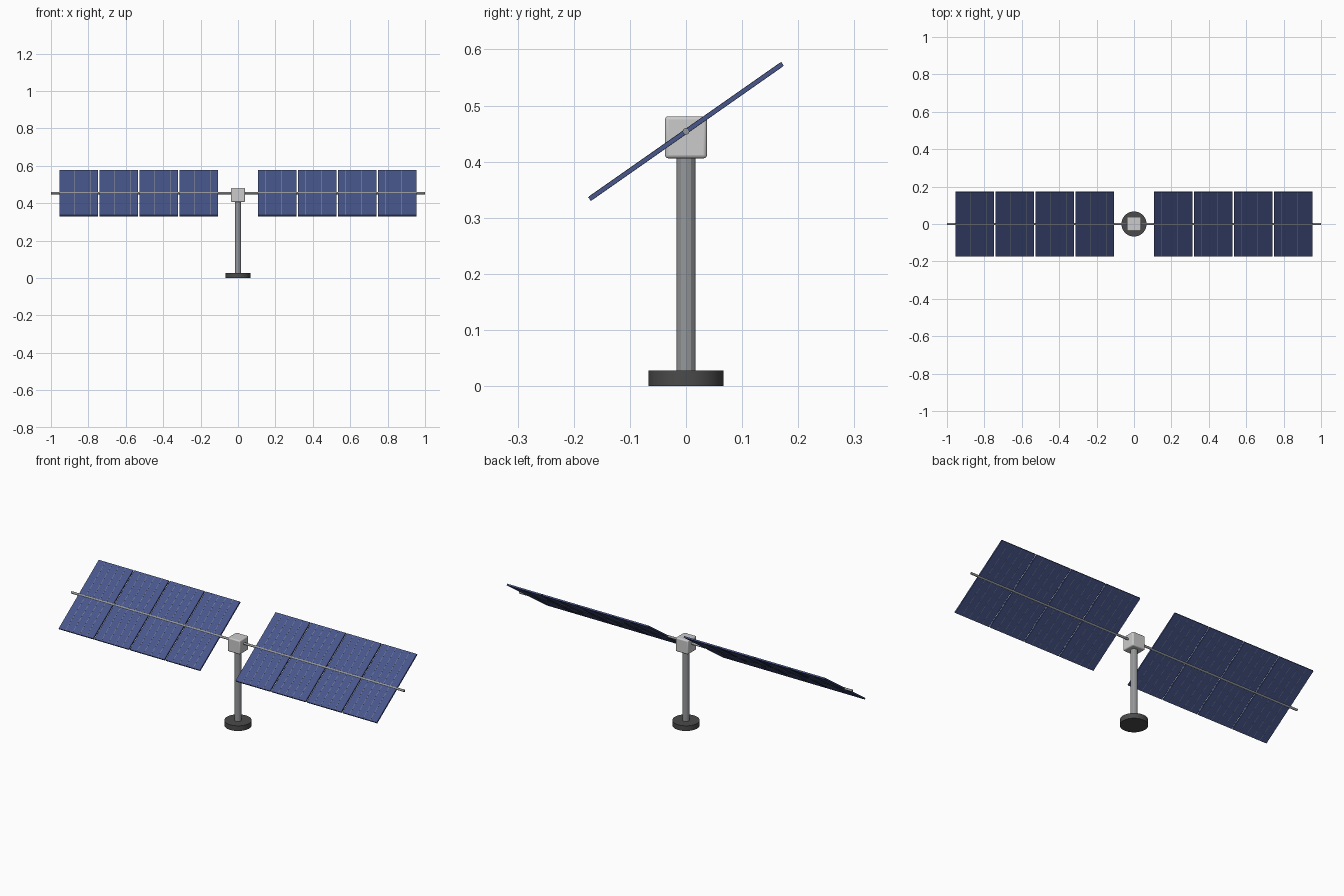
import bpy
from math import radians, pi
from mathutils import Matrix, Vector

if "Cube" in bpy.data.objects:
    bpy.data.objects.remove(bpy.data.objects["Cube"])

TILT = Matrix.Rotation(radians(35), 4, 'X')
AXIS_Z = 0.454
PITCH, WIDTH, DEPTH, THICK = 0.2137, 0.207, 0.42, 0.008


def material(name, color):
    m = bpy.data.materials.new(name)
    m.diffuse_color = (*color, 1)
    m.use_nodes = True
    m.node_tree.nodes["Principled BSDF"].inputs["Base Color"].default_value = m.diffuse_color
    return m


blue = material("cell_blue", (0.065, 0.095, 0.26))
dark = material("dark_metal", (0.07, 0.07, 0.07))
steel = material("steel", (0.3, 0.31, 0.32))
silver = material("silver", (0.55, 0.55, 0.55))


def finish(name, mat, bevel=0, segments=1, smooth=False):
    ob = bpy.context.object
    ob.name = name
    ob.data.materials.append(mat)
    bpy.ops.object.transform_apply(location=False, rotation=False, scale=True)
    if bevel:
        b = ob.modifiers.new("bevel", 'BEVEL')
        b.width, b.segments = bevel, segments
    if smooth:
        bpy.ops.object.shade_smooth_by_angle(angle=radians(25))
    return ob


def box(name, loc, size, mat, **kw):
    bpy.ops.mesh.primitive_cube_add(size=1, location=loc)
    bpy.context.object.scale = size
    return finish(name, mat, **kw)


def cylinder(name, r, length, loc, sides, mat, rot=(0, 0, 0), **kw):
    bpy.ops.mesh.primitive_cylinder_add(vertices=sides, radius=r, depth=length,
                                        location=loc, rotation=rot)
    return finish(name, mat, **kw)


def tilted_box(name, x, y, size, mat):
    # box lying in the tilted panel plane
    ob = box(name, (0, 0, 0), size, mat)
    ob.matrix_world = Matrix.Translation((0, 0, AXIS_Z)) @ TILT @ Matrix.Translation(Vector((x, y, 0)))
    return ob


# base, post, drive head and axle
cylinder("base", 0.067, 0.028, (0, 0, 0.014), 48, dark, smooth=True)
cylinder("post", 0.017, 0.39, (0, 0, 0.22), 12, steel)
box("drive_head", (0, 0, 0.4435), (0.075, 0.075, 0.075), silver, bevel=0.006, segments=3, smooth=True)
cylinder("axle", 0.006, 2.0, (0, 0, AXIS_Z), 16, steel, rot=(0, pi / 2, 0), smooth=True)

# four panels per wing, with thin conductor strips showing on both faces
for side, label in ((-1, "left"), (1, "right")):
    for i in range(4):
        cx = side * (0.107 + WIDTH / 2 + i * PITCH)
        tilted_box(f"{label}_panel_{i + 1}", cx, 0, (WIDTH, DEPTH, THICK), blue)
        for k in range(1, 5):
            x = cx - WIDTH / 2 + k * WIDTH / 5
            tilted_box(f"{label}_strip_{i + 1}_{k}", x, 0,
                       (0.0015, DEPTH - 0.004, THICK + 0.0008), steel)
